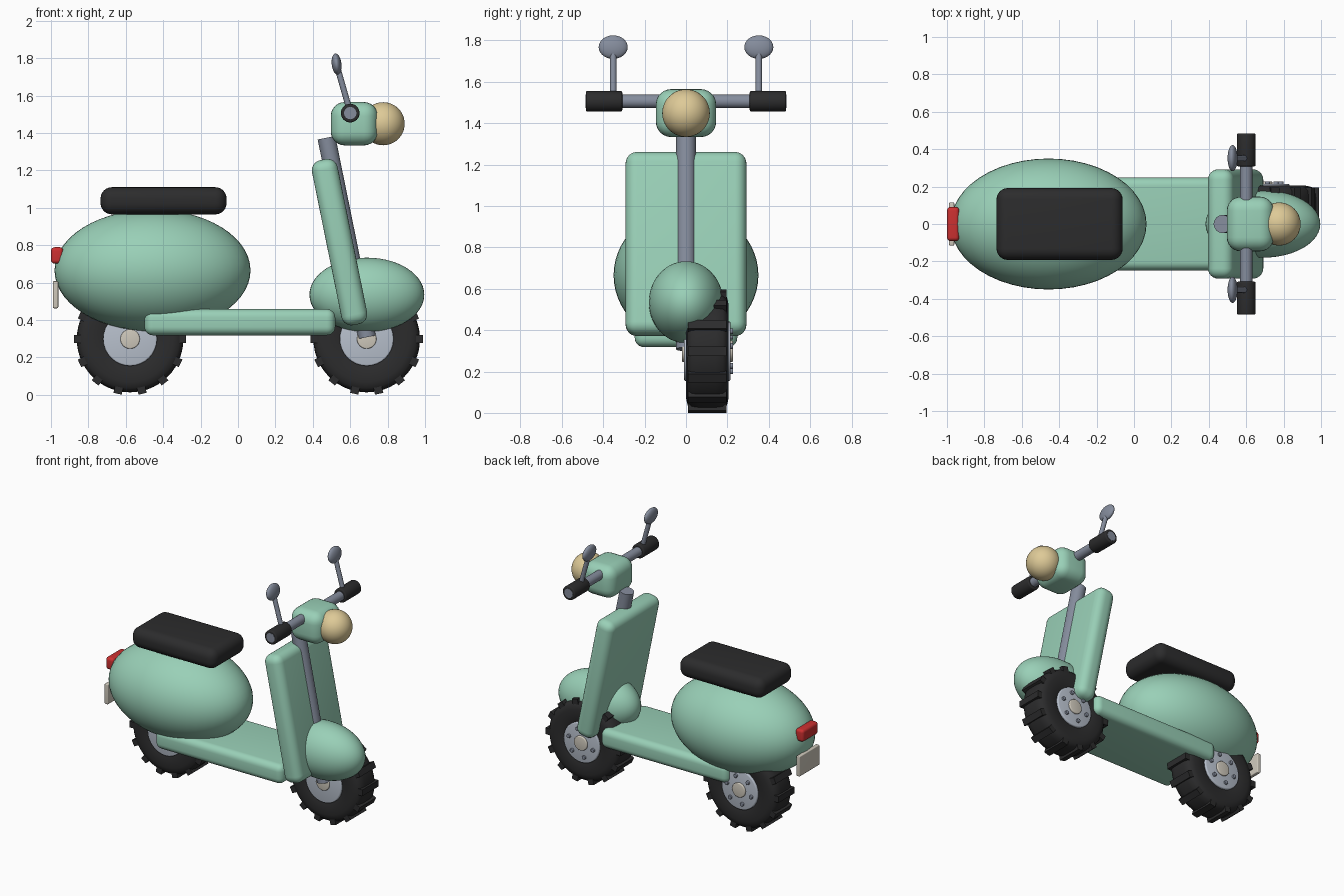
import bpy, bmesh, math
from mathutils import Matrix, Vector

if "Cube" in bpy.data.objects:
    bpy.data.objects.remove(bpy.data.objects["Cube"])


def mat(name, rgb):
    m = bpy.data.materials.new(name)
    m.diffuse_color = (*rgb, 1)
    m.use_nodes = True
    m.node_tree.nodes["Principled BSDF"].inputs["Base Color"].default_value = m.diffuse_color
    return m


MINT = mat("mint paint", (0.32, 0.63, 0.475))
BLACK = mat("black rubber", (0.025, 0.025, 0.026))
STEEL = mat("dark steel", (0.235, 0.265, 0.335))
SILVER = mat("silver rim", (0.48, 0.53, 0.61))
CREAM = mat("cream lamp", (0.73, 0.59, 0.31))
PALE = mat("pale trim", (0.62, 0.58, 0.50))
RED = mat("red lamp", (0.60, 0.03, 0.03))


def finish(name, bm, material, angle=40):
    bmesh.ops.recalc_face_normals(bm, faces=bm.faces)
    me = bpy.data.meshes.new(name)
    bm.to_mesh(me)
    bm.free()
    me.materials.append(material)
    ob = bpy.data.objects.new(name, me)
    bpy.context.collection.objects.link(ob)
    bpy.ops.object.select_all(action='DESELECT')
    ob.select_set(True)
    bpy.context.view_layer.objects.active = ob
    bpy.ops.object.shade_smooth_by_angle(angle=math.radians(angle))
    return ob


def ball(name, loc, radii, material, tilt=0):
    bm = bmesh.new()
    m = Matrix.Translation(loc) @ Matrix.Rotation(tilt, 4, 'Y') @ Matrix.Diagonal((*radii, 1))
    bmesh.ops.create_uvsphere(bm, u_segments=48, v_segments=28, radius=1, matrix=m)
    return finish(name, bm, material, 180)


def box(name, loc, size, bevel, material, tilt=0):
    bm = bmesh.new()
    bmesh.ops.create_cube(bm, size=1, matrix=Matrix.Diagonal((*size, 1)))
    bmesh.ops.bevel(bm, geom=bm.edges[:], offset=bevel, segments=6, profile=0.5, affect='EDGES')
    bm.transform(Matrix.Translation(loc) @ Matrix.Rotation(tilt, 4, 'Y'))
    return finish(name, bm, material)


def add_rod(bm, a, b, r, seg=32, bevel=0):
    a, b = Vector(a), Vector(b)
    d = b - a
    part = bmesh.new()
    bmesh.ops.create_cone(part, cap_ends=True, segments=seg, radius1=r, radius2=r, depth=d.length)
    if bevel:
        rims = [e for e in part.edges if any(len(f.verts) > 4 for f in e.link_faces)]
        bmesh.ops.bevel(part, geom=rims, offset=bevel, segments=3, profile=0.5, affect='EDGES')
    part.transform(Matrix.Translation((a + b) / 2) @ d.to_track_quat('Z', 'Y').to_matrix().to_4x4())
    tmp = bpy.data.meshes.new("tmp")
    part.to_mesh(tmp)
    part.free()
    bm.from_mesh(tmp)
    bpy.data.meshes.remove(tmp)


def rod(name, a, b, r, material, bevel=0):
    bm = bmesh.new()
    add_rod(bm, a, b, r, bevel=bevel)
    return finish(name, bm, material)


def wheel(name, x):
    y, z, lugs = 0.103, 0.298, 14
    # tyre: rounded profile turned about the axle
    bm = bmesh.new()
    prof = [(0.13, -0.09), (0.15, -0.101), (0.23, -0.102), (0.262, -0.095), (0.28, -0.075), (0.285, -0.04)]
    prof += [(r, -w) for r, w in reversed(prof)]
    vs = [bm.verts.new((x + r, y + w, z)) for r, w in prof]
    es = [bm.edges.new((vs[i], vs[(i + 1) % len(vs)])) for i in range(len(vs))]
    bmesh.ops.spin(bm, geom=vs + es, cent=(x, y, z), axis=(0, 1, 0),
                   angle=math.tau, steps=56, use_duplicate=False)
    bmesh.ops.remove_doubles(bm, verts=bm.verts, dist=1e-4)
    finish(name + "_tyre", bm, BLACK)
    # tread lugs
    bm = bmesh.new()
    for i in range(lugs):
        m = (Matrix.Translation((x, y, z)) @ Matrix.Rotation(math.tau * i / lugs, 4, 'Y')
             @ Matrix.Translation((0.275, 0, 0)) @ Matrix.Diagonal((0.05, 0.186, 0.045, 1)))
        bmesh.ops.create_cube(bm, size=1, matrix=m)
    finish(name + "_treads", bm, BLACK)
    # rim, cap and the bolts on the far side
    rod(name + "_rim", (x, y - 0.112, z), (x, y + 0.112, z), 0.144, SILVER, 0.008)
    rod(name + "_cap", (x, y - 0.122, z), (x, y + 0.124, z), 0.052, PALE, 0.006)
    bm = bmesh.new()
    for i in range(6):
        a = math.radians(15 + 60 * i)
        bx, bz = x + 0.1 * math.cos(a), z + 0.1 * math.sin(a)
        add_rod(bm, (bx, y + 0.10, bz), (bx, y + 0.125, bz), 0.014, 12, 0.004)
    finish(name + "_bolts", bm, STEEL)


wheel("rear_wheel", -0.577)
wheel("front_wheel", 0.688)

# body shells
ball("rear_body", (-0.457, 0, 0.665), (0.524, 0.35, 0.325), MINT)
ball("front_fender", (0.689, 0, 0.535), (0.307, 0.18, 0.198), MINT)
box("footboard", (0.01, 0, 0.388), (1.02, 0.496, 0.14), 0.045, MINT)
box("leg_shield", (0.543, 0, 0.816), (0.14, 0.584, 0.90), 0.055, MINT, -0.2)
box("seat", (-0.398, 0, 1.037), (0.674, 0.384, 0.145), 0.06, BLACK)

# steering and headlight
rod("steering_column", (0.473, 0, 1.374), (0.69, 0, 0.308), 0.048, STEEL)
box("headset", (0.622, 0, 1.449), (0.252, 0.292, 0.232), 0.075, MINT)
ball("headlight", (0.776, 0, 1.449), (0.115, 0.115, 0.115), CREAM)
rod("handlebar", (0.60, -0.485, 1.506), (0.60, 0.485, 1.506), 0.033, STEEL)

# grips and mirrors on both sides
for side, s in (("right", -1), ("left", 1)):
    rod(side + "_grip", (0.60, s * 0.308, 1.506), (0.60, s * 0.484, 1.506), 0.05, BLACK, 0.008)
    rod(side + "_mirror_stem", (0.60, s * 0.352, 1.51), (0.53, s * 0.352, 1.755), 0.016, STEEL)
    ball(side + "_mirror", (0.527, s * 0.352, 1.768), (0.026, 0.07, 0.057), STEEL, -0.12)

# tail light and rear plate
box("tail_light", (-0.967, 0, 0.745), (0.066, 0.182, 0.088), 0.02, RED)
box("rear_plate", (-0.975, 0, 0.535), (0.028, 0.23, 0.145), 0.006, PALE)
